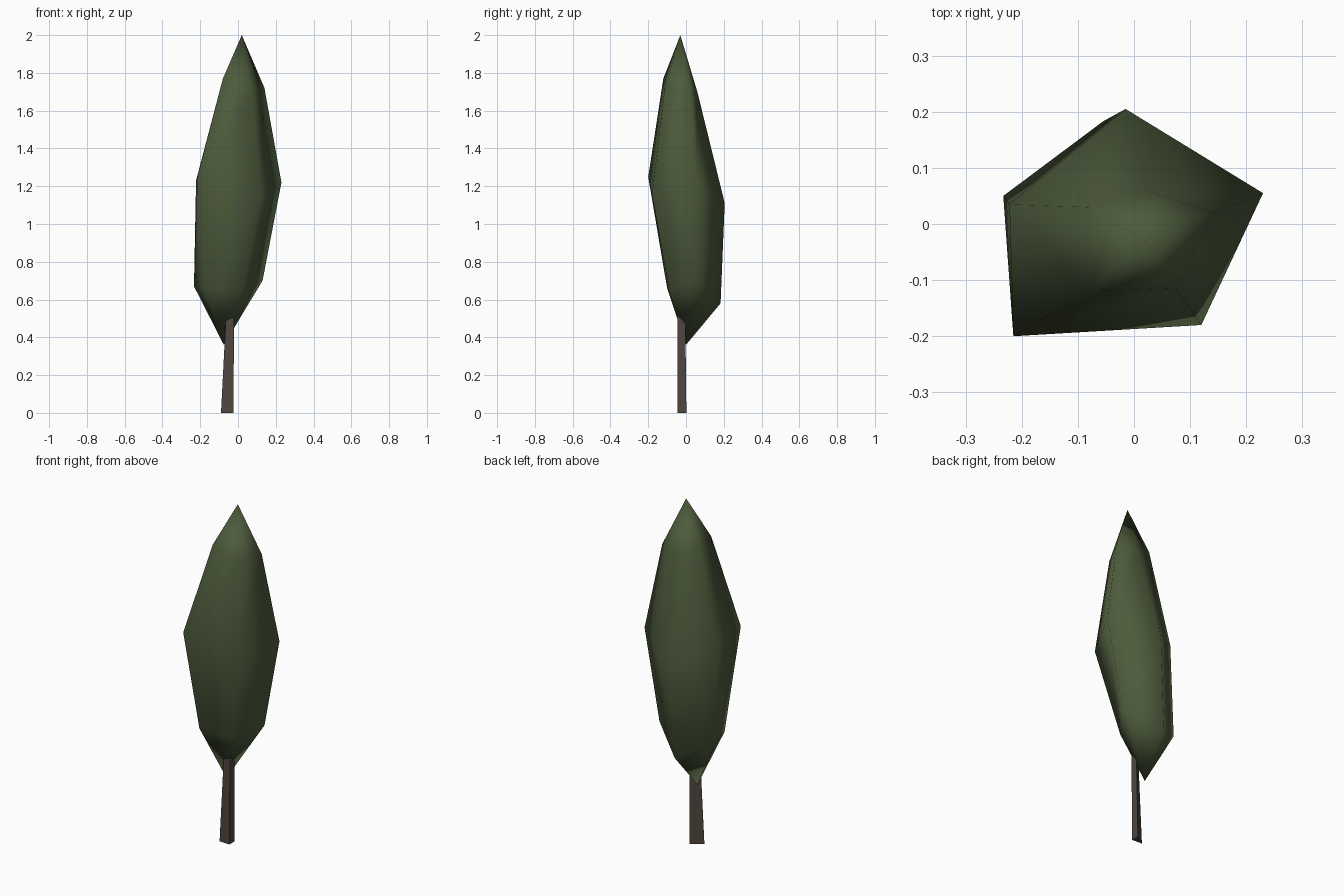
import bpy

if "Cube" in bpy.data.objects:
    bpy.data.objects.remove(bpy.data.objects["Cube"])


def material(name, rgb):
    m = bpy.data.materials.new(name)
    m.diffuse_color = (*rgb, 1)
    m.use_nodes = True
    m.node_tree.nodes["Principled BSDF"].inputs["Base Color"].default_value = m.diffuse_color
    return m


def loft(name, rings, mat, smooth, top=None, bottom=None):
    """Join rings (counter-clockwise, low to high), closed by a tip point or a cap."""
    n = len(rings[0])
    verts = [p for r in rings for p in r]
    faces = []
    for k in range(len(rings) - 1):
        for i in range(n):
            j = (i + 1) % n
            faces.append((k * n + i, k * n + j, (k + 1) * n + j, (k + 1) * n + i))
    last = (len(rings) - 1) * n
    if bottom:
        verts.append(bottom)
        faces += [(len(verts) - 1, (i + 1) % n, i) for i in range(n)]
    else:
        faces.append(tuple(reversed(range(n))))
    if top:
        verts.append(top)
        faces += [(len(verts) - 1, last + i, last + (i + 1) % n) for i in range(n)]
    else:
        faces.append(tuple(range(last, last + n)))
    me = bpy.data.meshes.new(name)
    me.from_pydata(verts, [], faces)
    me.polygons.foreach_set("use_smooth", [smooth] * len(faces))
    me.materials.append(mat)
    ob = bpy.data.objects.new(name, me)
    bpy.context.collection.objects.link(ob)
    return ob


green = material("leaf_green", (0.075, 0.105, 0.045))
brown = material("bark_brown", (0.08, 0.062, 0.05))

# Foliage: irregular five-sided spindle
lower = [(-0.18, -0.10, 0.66), (0.02, -0.09, 0.65), (0.13, 0.06, 0.70),
         (-0.055, 0.183, 0.58), (-0.233, 0.05, 0.67)]
middle = [(-0.215, -0.20, 1.25), (0.12, -0.18, 1.16), (0.23, 0.055, 1.22),
          (-0.015, 0.205, 1.11), (-0.222, 0.035, 1.23)]
upper = [(-0.08, -0.12, 1.77), (0.075, -0.115, 1.70), (0.14, 0.02, 1.72),
         (0.02, 0.06, 1.70), (-0.08, 0.03, 1.75)]
loft("foliage", [lower, middle, upper], green, True,
     top=(0.02, -0.03, 2.0), bottom=(-0.075, 0.0, 0.36))

# Trunk: three-sided, slightly tapered post running into the foliage
foot = [(-0.09, -0.042, 0), (-0.025, -0.045, 0), (-0.025, 0.002, 0)]
head = [(-0.058, -0.04, 0.62), (-0.019, -0.045, 0.62), (-0.019, -0.005, 0.62)]
loft("trunk", [foot, head], brown, False)
